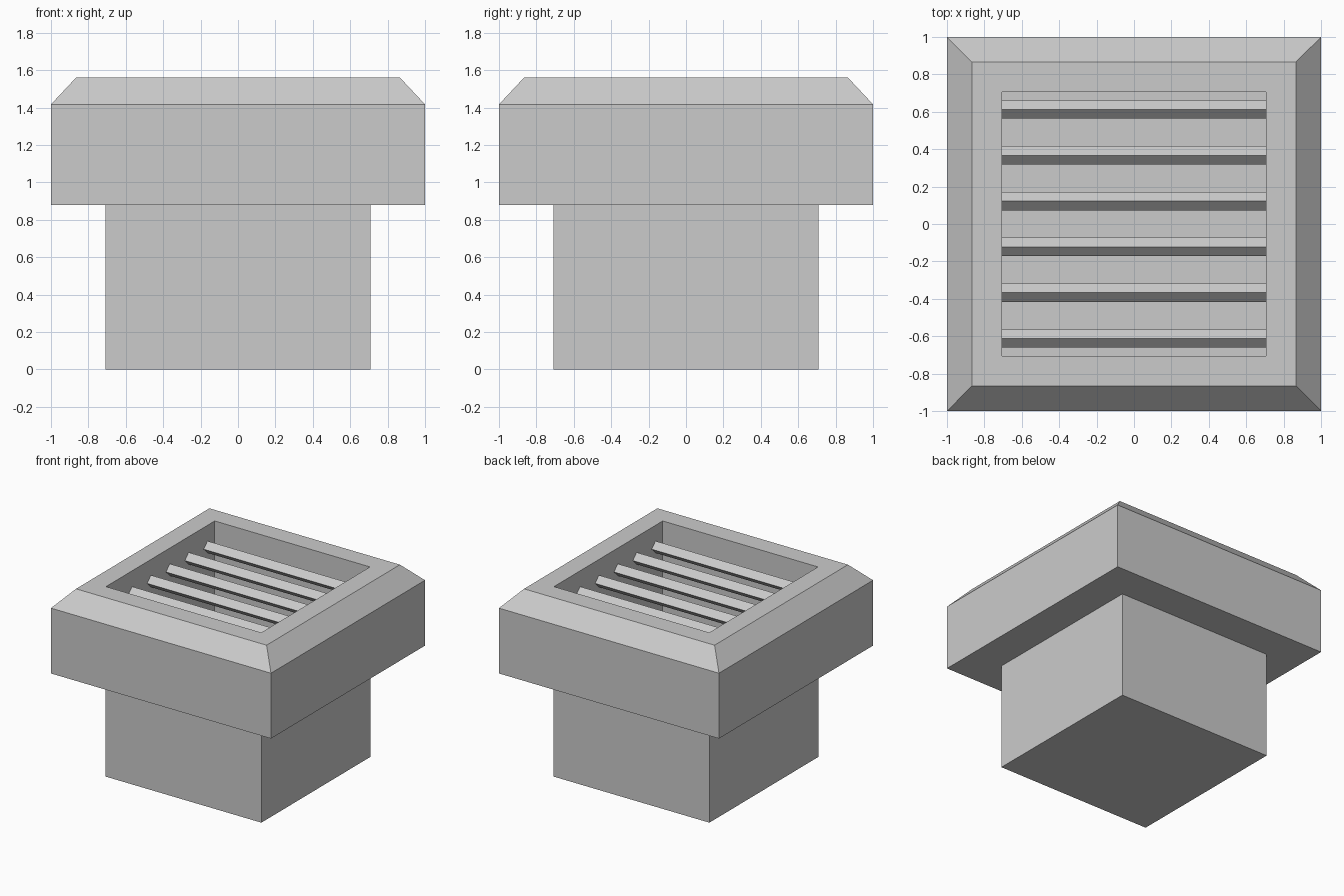
import bpy, bmesh
from mathutils import Vector

if "Cube" in bpy.data.objects:
    bpy.data.objects.remove(bpy.data.objects["Cube"])


def make_object(name, bm):
    bmesh.ops.recalc_face_normals(bm, faces=bm.faces[:])
    mesh = bpy.data.meshes.new(name)
    bm.to_mesh(mesh)
    bm.free()
    obj = bpy.data.objects.new(name, mesh)
    bpy.context.collection.objects.link(obj)
    return obj


def square_loft(name, profile):
    """Join square rings given as (half width, z), closing both ends."""
    bm = bmesh.new()
    corners = [(-1, -1), (1, -1), (1, 1), (-1, 1)]
    rings = [[bm.verts.new((sx * w, sy * w, z)) for sx, sy in corners]
             for w, z in profile]
    for a, b in zip(rings, rings[1:]):
        for i in range(4):
            j = (i + 1) % 4
            bm.faces.new((a[i], a[j], b[j], b[i]))
    bm.faces.new(rings[0])
    bm.faces.new(rings[-1])
    return make_object(name, bm)


def diamond_bar(name, half_length, radius, y, z):
    """Square bar along x, standing on its edge."""
    bm = bmesh.new()
    section = [(radius, 0), (0, radius), (-radius, 0), (0, -radius)]
    end = bm.faces.new([bm.verts.new((-half_length, dy, dz)) for dy, dz in section])
    out = bmesh.ops.extrude_face_region(bm, geom=[end], use_keep_orig=True)
    moved = [g for g in out["geom"] if isinstance(g, bmesh.types.BMVert)]
    bmesh.ops.translate(bm, verts=moved, vec=Vector((2 * half_length, 0, 0)))
    obj = make_object(name, bm)
    obj.location = (0, y, z)
    return obj


# Thin-walled duct with chamfered collar, open at the top
DUCT, INNER = 0.709, 0.706
square_loft("vent_housing", [
    (DUCT, 0), (DUCT, 0.88), (1, 0.88), (1, 1.417),
    (0.866, 1.56), (INNER, 1.56), (INNER, 0.003),
])

# Grille bars across the opening
for i in range(6):
    diamond_bar(f"grille_bar_{i + 1}", DUCT - 0.001, 0.049, -0.6125 + 0.245 * i, 1.382)
